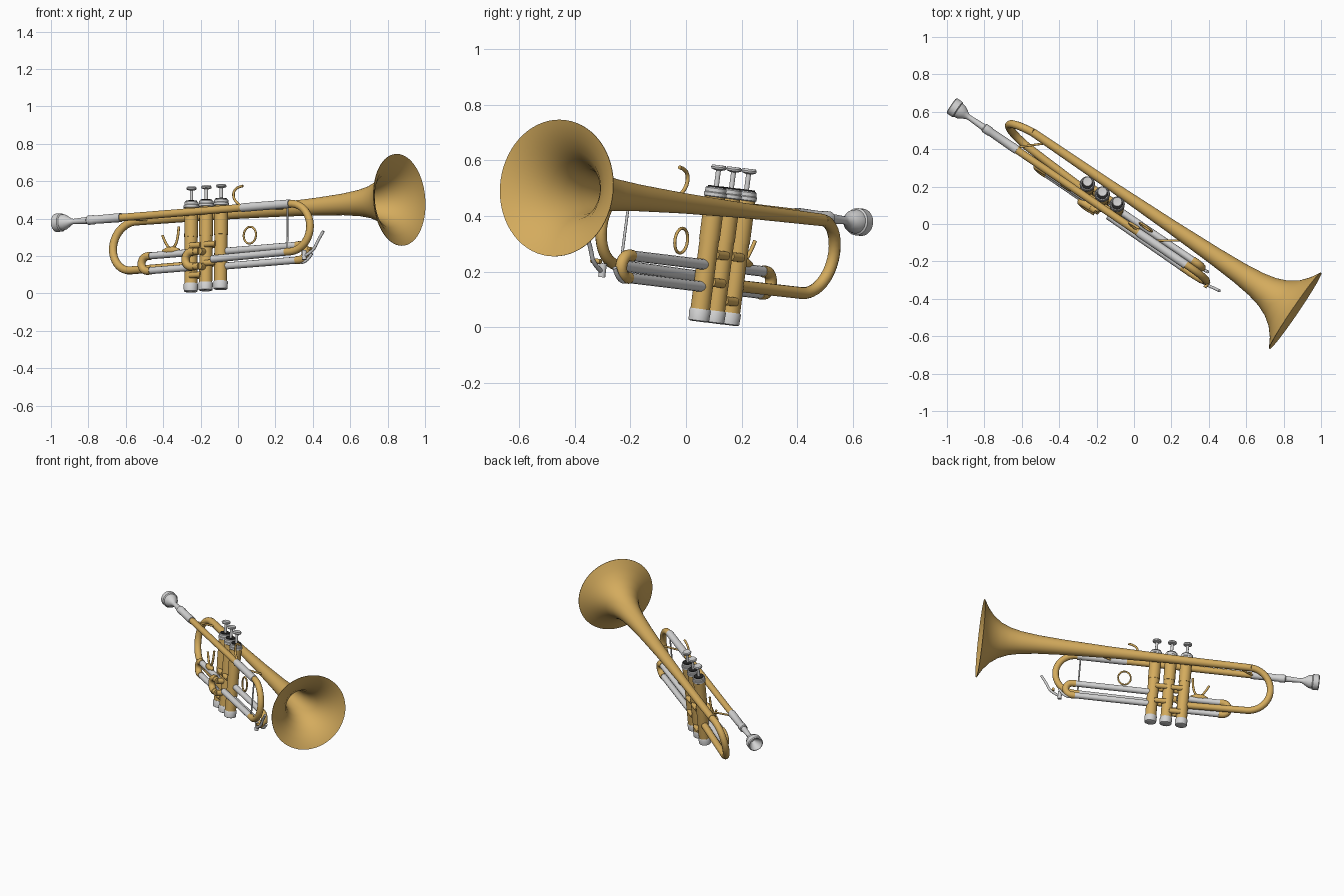
import bpy, bmesh, math
from mathutils import Matrix, Vector

cube = bpy.data.objects.get("Cube")
if cube:
    bpy.data.objects.remove(cube, do_unlink=True)

# Instrument frame: a runs toward the bell, b sideways, c up; origin at the bell mouth
POSE = (Matrix.Translation((0.861, -0.463, 0.5)) @ Matrix.Rotation(math.radians(-34.2), 4, 'Z')
        @ Matrix.Rotation(math.radians(-3.87), 4, 'Y') @ Matrix.Rotation(-0.112, 4, 'X'))
A, C = Vector((1, 0, 0)), Vector((0, 0, 1))


def material(name, rgb):
    m = bpy.data.materials.new(name)
    m.use_nodes = True
    m.diffuse_color = (*rgb, 1)
    m.node_tree.nodes["Principled BSDF"].inputs["Base Color"].default_value = (*rgb, 1)
    return m


BRASS = material("brass", (0.66, 0.41, 0.11))
SILVER = material("silver", (0.65, 0.65, 0.65))
DARK = material("dark_felt", (0.02, 0.02, 0.02))


def finish(name, me, mat):
    me.transform(POSE)
    me.materials.clear()
    me.materials.append(mat)
    for p in me.polygons:
        p.use_smooth = True
    me.set_sharp_from_angle(angle=math.radians(35))
    ob = bpy.data.objects.new(name, me)
    bpy.context.scene.collection.objects.link(ob)
    return ob


def lathe(name, mat, profile, base=(0, 0, 0), axis=A, n=32):
    """Revolve (distance, radius) pairs around an axis."""
    bm = bmesh.new()
    turn = axis.to_track_quat('Z', 'Y')
    rings = []
    for t, r in profile:
        ring = []
        for i in range(n):
            w = 2 * math.pi * i / n
            v = turn @ Vector((r * math.cos(w), r * math.sin(w), t))
            ring.append(bm.verts.new(v + Vector(base)))
        rings.append(ring)
    for p, q in zip(rings, rings[1:]):
        for i in range(n):
            j = (i + 1) % n
            bm.faces.new((p[i], p[j], q[j], q[i]))
    bm.faces.new(rings[0])
    bm.faces.new(rings[-1])
    bmesh.ops.recalc_face_normals(bm, faces=bm.faces)
    me = bpy.data.meshes.new(name)
    bm.to_mesh(me)
    bm.free()
    return finish(name, me, mat)


def tube(name, mat, pts, r, closed=False, smooth=False):
    """Sweep a round section along a path."""
    cu = bpy.data.curves.new(name, 'CURVE')
    cu.dimensions = '3D'
    cu.bevel_depth = r
    cu.bevel_resolution = 4
    cu.use_fill_caps = True
    sp = cu.splines.new('NURBS' if smooth else 'POLY')
    sp.points.add(len(pts) - 1)
    for p, co in zip(sp.points, pts):
        p.co = (*co, 1)
    sp.use_cyclic_u = closed
    if smooth:
        sp.order_u = 3
        sp.use_endpoint_u = True
        sp.resolution_u = 6
    tmp = bpy.data.objects.new(name + "_path", cu)
    bpy.context.scene.collection.objects.link(tmp)
    dg = bpy.context.evaluated_depsgraph_get()
    me = bpy.data.meshes.new_from_object(tmp.evaluated_get(dg))
    bpy.data.objects.remove(tmp, do_unlink=True)
    return finish(name, me, mat)


def bend(a, b0, b1, top, bottom, side, n=18):
    """Half circle from the top leg to the bottom leg, bulging to side."""
    r, mid = (top - bottom) / 2, (top + bottom) / 2
    return [(a + side * r * math.sin(math.pi * i / n), b0 + (b1 - b0) * i / n,
             mid + r * math.cos(math.pi * i / n)) for i in range(n + 1)]


# Bell: outer wall, rim, then inner wall
outer = [(-1.7, .022), (-1.2, .027), (-.8, .037), (-.52, .048), (-.36, .058), (-.25, .071),
         (-.18, .087), (-.12, .112), (-.07, .148), (-.03, .195), (-.008, .233), (0, .246)]
inner = [(t + .003, r - .005) for t, r in reversed(outer[3:-1])]
lathe("bell", BRASS, outer + [(.003, .246)] + inner, n=64)

# Rear bow from the bell to the first valve
tube("bell_bow", BRASS, bend(-1.7, 0, -.05, 0, -.27, -1) + [(-1.3, -.07, -.272)], .0215)

# Mouthpiece, receiver and leadpipe
LEAD = (0, -.127, .007)
lathe("mouthpiece", SILVER, [(-2.085, .008), (-2.11, .028), (-2.135, .037), (-2.14, .043),
      (-2.135, .049), (-2.1, .049), (-2.095, .043), (-2.075, .04), (-2.055, .028), (-2.035, .016),
      (-2.02, .014), (-1.92, .019), (-1.9, .019)], LEAD)
lathe("receiver", SILVER, [(-1.93, .02), (-1.925, .025), (-1.89, .025), (-1.885, .022),
      (-1.74, .024), (-1.715, .024)], LEAD)
lathe("leadpipe", BRASS, [(-1.72, .02), (-.92, .02)], LEAD)
lathe("leadpipe_sleeve", SILVER, [(-.93, .023), (-.62, .023)], LEAD)

# Main tuning slide
tube("tuning_bow", BRASS, [(-.64, -.125, .007)] + bend(-.62, -.125, -.12, .007, -.25, 1)
     + [(-.65, -.12, -.25)], .0205)
tube("tuning_lower_leg", SILVER, [(-.64, -.12, -.25), (-1.13, -.115, -.255)], .02)

# Valves
for i in range(3):
    a = -1.298 + .0965 * i
    tag = "valve_%d_" % (i + 1)
    base = (a, -.07, 0)
    lathe(tag + "lower_casing", BRASS, [(-.38, .035), (-.12, .035)], base, C)
    lathe(tag + "upper_casing", BRASS, [(-.12, .037), (.045, .037)], base, C)
    lathe(tag + "bottom_cap", SILVER, [(-.416, .03), (-.412, .037), (-.375, .039), (-.37, .036)],
          base, C)
    lathe(tag + "top_cap", SILVER, [(.035, .037), (.038, .041), (.05, .041), (.053, .038),
          (.066, .038), (.07, .034)], base, C)
    lathe(tag + "felt", DARK, [(.069, .031), (.075, .03)], base, C)
    lathe(tag + "stem", SILVER, [(.07, .009), (.14, .009)], base, C, 16)
    lathe(tag + "button", SILVER, [(.131, .012), (.136, .026), (.143, .028), (.15, .024),
          (.148, .008)], base, C)

# Short passages joining neighbouring valves
for i in range(2):
    for b in (-.095, -.045):
        for c in (-.17, -.27 - .06 * (1 - i)):
            lathe("valve_passage", BRASS, [(-.035, .016), (.035, .016)],
                  (-1.25 + .0965 * i, b, c), A, 16)


# Valve slides: two silver legs closed by a brass bend
def slide(name, start, end, b, side, leg_mat=SILVER, top=-.21, bottom=-.29):
    for c in (top, bottom):
        tube(name + "_leg", leg_mat, [(start, b, c), (end, b, c)], .019)
    s = -.02 * side
    tube(name + "_bend", BRASS, [(end + s, b, top)] + bend(end, b, b, top, bottom, side, 12)
         + [(end + s, b, bottom)], .0215)


slide("first_slide", -1.26, -1.55, -.112, -1)
slide("third_slide", -1.1, -.6, -.062, 1)
slide("second_slide", -1.2, -1.25, -.135, -1, BRASS)
for c in (-.21, -.29):
    tube("second_slide_inlet", BRASS, [(-1.2, -.07, c), (-1.2, -.137, c)], .019)

# Finger ring, little finger hook and thumb saddle
ring = [(-.921 + .04 * math.cos(k * math.pi / 12), -.065, -.135 + .045 * math.sin(k * math.pi / 12))
        for k in range(24)]
tube("finger_ring", BRASS, ring, .0055, closed=True)
tube("little_finger_hook", BRASS, [(-.945, -.12, .02), (-.985, -.12, .045), (-.995, -.12, .095),
     (-.965, -.12, .122), (-.93, -.12, .125)], .007, smooth=True)
tube("thumb_saddle", BRASS, [(-1.455, -.112, -.105), (-1.435, -.112, -.15), (-1.4, -.112, -.19),
     (-1.355, -.112, -.15), (-1.35, -.112, -.065)], .007, smooth=True)
lathe("saddle_foot", BRASS, [(-.055, .006), (-.02, .02), (.02, .02), (.055, .006)],
      (-1.4, -.112, -.19), A, 16)

# Braces
tube("front_brace", BRASS, [(-.84, -.12, .0), (-.7, -.02, 0)], .006)
tube("rear_brace", BRASS, [(-1.73, -.12, .0), (-1.61, -.01, 0)], .006)
tube("slide_rod", SILVER, [(-.64, -.12, 0), (-.64, -.12, -.25)], .005)

# Water keys
tube("water_key_lever", SILVER, [(-.54, -.12, -.285), (-.47, -.122, -.26), (-.44, -.122, -.2),
     (-.404, -.123, -.155)], .008, smooth=True)
lathe("water_key_cup", SILVER, [(-.03, .013), (.02, .013)], (-.53, -.12, -.27), C, 16)
lathe("water_key_pivot", BRASS, [(-.02, .009), (.02, .009)], (-.485, -.122, -.245),
      Vector((0, 1, 0)), 16)
tube("third_slide_key", SILVER, [(-.59, -.062, -.305), (-.55, -.062, -.305), (-.52, -.062, -.26)],
     .008, smooth=True)
